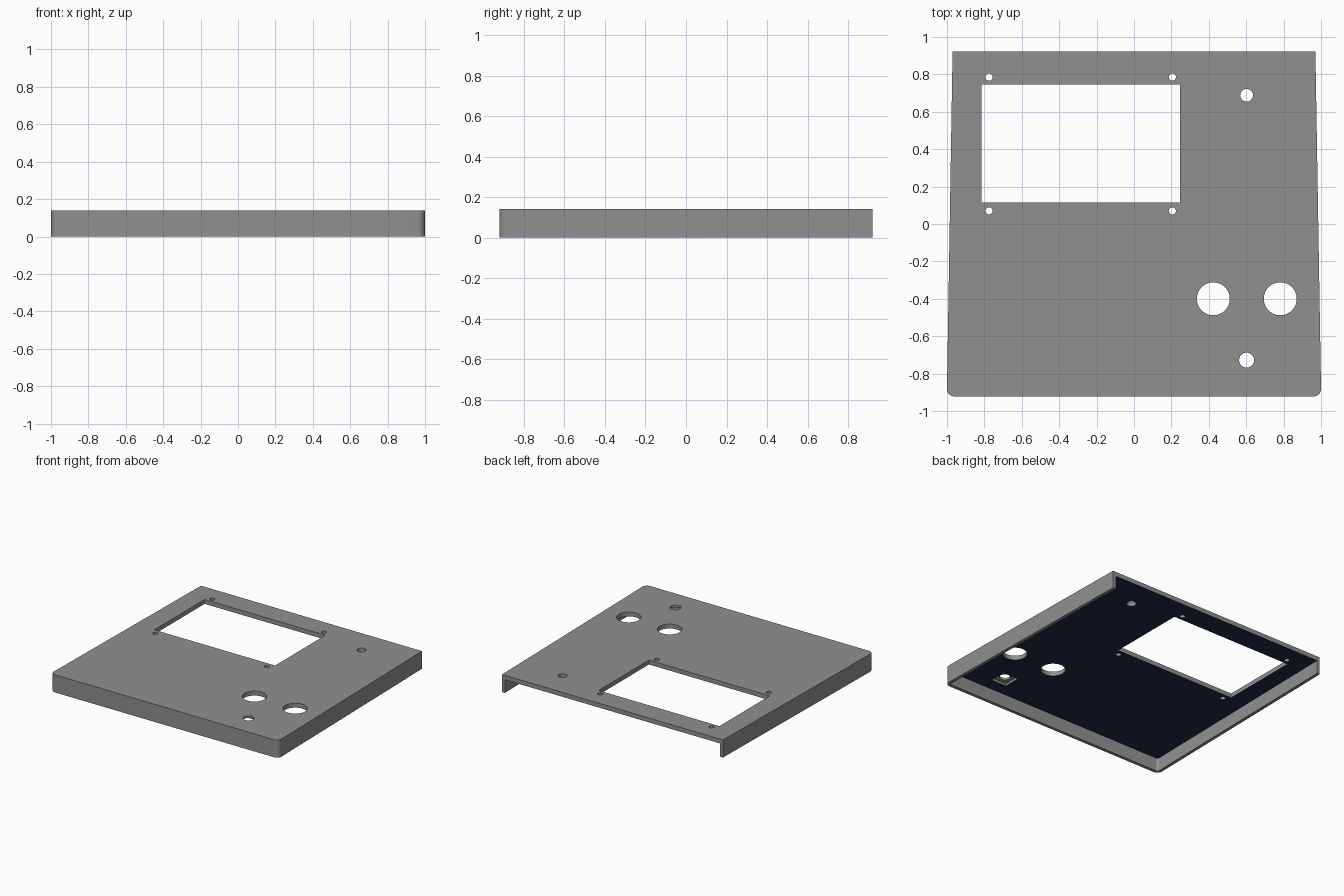
import bpy, bmesh, math

if "Cube" in bpy.data.objects:
    bpy.data.objects.remove(bpy.data.objects["Cube"])

H = 0.14          # total height
T = 0.035         # panel thickness
W = 0.025         # wall thickness
UNDER = H - T     # height of the panel's underside


def material(name, rgb):
    m = bpy.data.materials.new(name)
    m.diffuse_color = (*rgb, 1)
    m.use_nodes = True
    m.node_tree.nodes["Principled BSDF"].inputs["Base Color"].default_value = m.diffuse_color
    return m


grey = material("grey_plastic", (0.28, 0.28, 0.28))
navy = material("navy_underside", (0.012, 0.025, 0.065))


def prism(name, outline, z0, z1):
    """Extrude a closed outline between two heights."""
    bm = bmesh.new()
    face = bm.faces.new([bm.verts.new((x, y, z0)) for x, y in outline])
    res = bmesh.ops.extrude_face_region(bm, geom=[face])
    for v in res["geom"]:
        if isinstance(v, bmesh.types.BMVert):
            v.co.z = z1
    bmesh.ops.recalc_face_normals(bm, faces=bm.faces[:])
    mesh = bpy.data.meshes.new(name)
    bm.to_mesh(mesh)
    bm.free()
    mesh.materials.append(grey)
    ob = bpy.data.objects.new(name, mesh)
    bpy.context.collection.objects.link(ob)
    return ob


def tray_outline(inset, back, r):
    """Tapered outline with two rounded front corners."""
    def half_width(y):
        return 1.0 - 0.03 * (y + 0.88) / 1.8 - inset
    front = -0.922 + inset
    pts = [(half_width(back), back)]
    cx, cy = half_width(front + r) - r, front + r
    for i in range(9):
        a = -i * math.pi / 16
        pts.append((cx + r * math.cos(a), cy + r * math.sin(a)))
    return pts + [(-x, y) for x, y in reversed(pts)]


def circle(x, y, r, n=48):
    return [(x + r * math.cos(2 * math.pi * i / n),
             y + r * math.sin(2 * math.pi * i / n)) for i in range(n)]


def rect(x0, x1, y0, y1):
    return [(x0, y0), (x1, y0), (x1, y1), (x0, y1)]


def cut(target, outline, z0, z1):
    cutter = prism("cutter", outline, z0, z1)
    cutter.hide_render = True
    mod = target.modifiers.new("cut", 'BOOLEAN')
    mod.operation, mod.solver, mod.object = 'DIFFERENCE', 'EXACT', cutter
    bpy.context.view_layer.objects.active = target
    bpy.ops.object.modifier_apply(modifier=mod.name)
    bpy.data.objects.remove(cutter)


# Panel with front and side walls, open at the back and below
cover = prism("cover_panel", tray_outline(0, 0.922, 0.04), 0, H)
cut(cover, tray_outline(W, 1.1, 0.018), -0.1, UNDER)

# Display window and its four screw holes
cut(cover, rect(-0.815, 0.245, 0.115, 0.745), -0.1, 0.3)
for x in (-0.775, 0.205):
    for y in (0.07, 0.785):
        cut(cover, circle(x, y, 0.019, 24), -0.1, 0.3)

# Square pocket behind the lower small hole
cut(cover, rect(0.535, 0.667, -0.796, -0.664), -0.1, UNDER + 0.018)

# Two large control holes and two small ones
for x, y, r in ((0.424, -0.4, 0.088), (0.782, -0.4, 0.088),
                (0.602, 0.688, 0.034), (0.602, -0.728, 0.04)):
    cut(cover, circle(x, y, r), -0.1, 0.3)

# Navy underside of the panel
cover.data.materials.clear()
cover.data.materials.append(grey)
cover.data.materials.append(navy)
for p in cover.data.polygons:
    p.material_index = int(p.normal.z < -0.9 and abs(p.center.z - UNDER) < 0.004)

# Smooth the rounded corners and hole walls, keep edges sharp
bpy.ops.object.select_all(action='DESELECT')
cover.select_set(True)
bpy.context.view_layer.objects.active = cover
bpy.ops.object.shade_smooth_by_angle(angle=math.radians(30))
